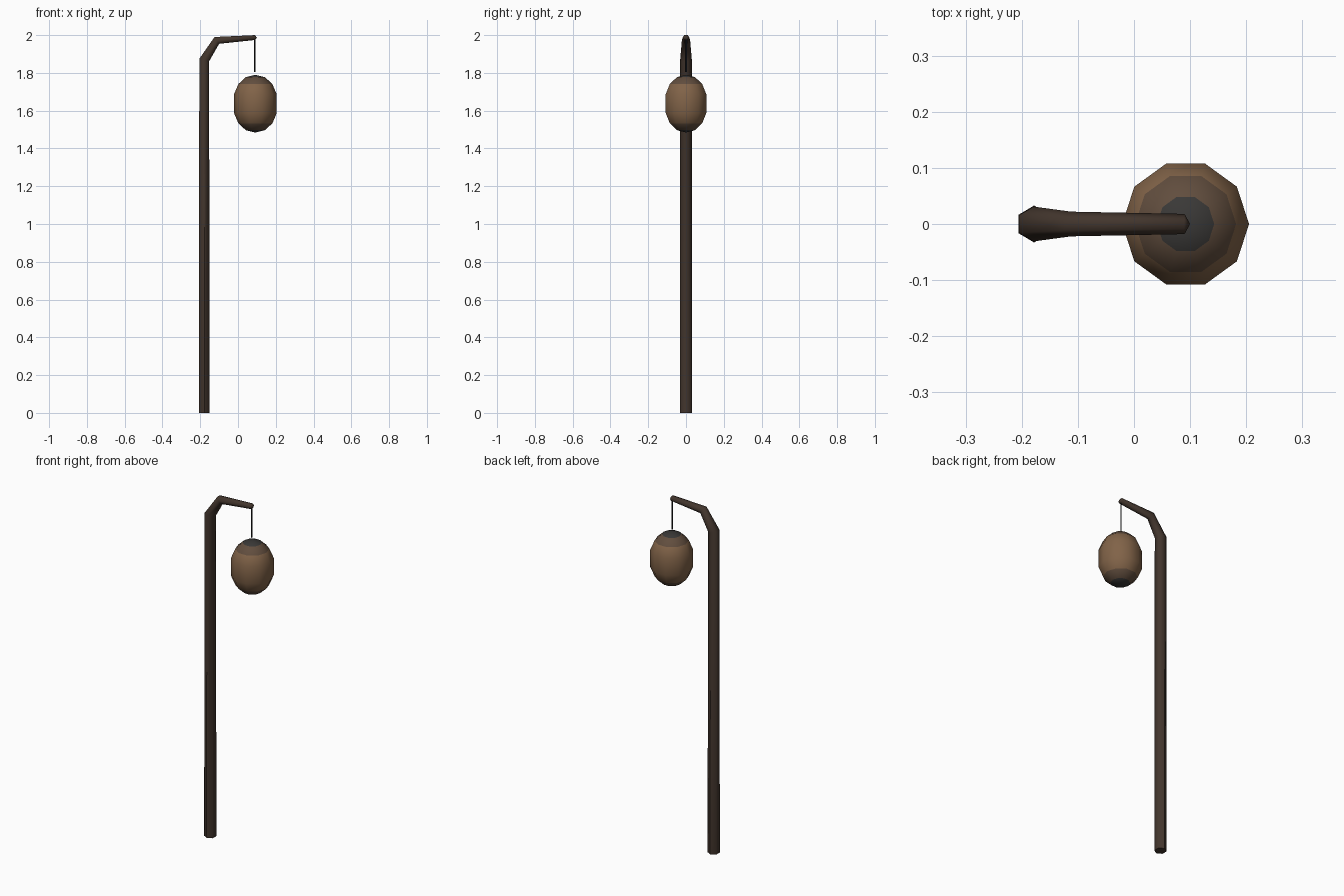
import bpy, bmesh
from math import sin, cos, pi, radians

cube = bpy.data.objects.get("Cube")
if cube:
    bpy.data.objects.remove(cube)


def material(name, rgb):
    mat = bpy.data.materials.new(name)
    mat.use_nodes = True
    mat.diffuse_color = (*rgb, 1)
    shader = mat.node_tree.nodes["Principled BSDF"]
    shader.inputs["Base Color"].default_value = (*rgb, 1)
    shader.inputs["Roughness"].default_value = 0.8
    return mat


wood = material("dark_wood", (0.055, 0.036, 0.026))
paper = material("lantern_brown", (0.22, 0.125, 0.065))
faded = material("lantern_fade", (0.12, 0.075, 0.048))
soot = material("lantern_dark", (0.042, 0.04, 0.038))
cord = material("cord_black", (0.015, 0.015, 0.015))


def loft(name, sides, rings, mats, start=None, end=None, smooth=60):
    """Skin rings of (x, z, tilt in degrees, in-plane radius, y radius).
    An end is a flat cap, or a fan to an (x, z) point."""
    bm = bmesh.new()
    loops = []
    for x, z, tilt, ru, ry in rings:
        t = radians(tilt)
        loop = []
        for i in range(sides):
            a = 2 * pi * i / sides
            # six-sided rings carry corners on the y axis
            if sides == 6:
                a += pi / 6
            u = ru * cos(a)
            loop.append(bm.verts.new((x + u * cos(t), ry * sin(a), z - u * sin(t))))
        loops.append(loop)
    for lo, hi in zip(loops, loops[1:]):
        for i in range(sides):
            j = (i + 1) % sides
            bm.faces.new((lo[i], lo[j], hi[j], hi[i]))
    for loop, tip in ((loops[0], start), (loops[-1], end)):
        if tip is None:
            bm.faces.new(loop)
        else:
            point = bm.verts.new((tip[0], 0, tip[1]))
            for i in range(sides):
                bm.faces.new((loop[i], loop[(i + 1) % sides], point))
    bmesh.ops.recalc_face_normals(bm, faces=bm.faces[:])
    mesh = bpy.data.meshes.new(name)
    bm.to_mesh(mesh)
    bm.free()
    for mat in mats:
        mesh.materials.append(mat)
    obj = bpy.data.objects.new(name, mesh)
    bpy.context.collection.objects.link(obj)
    bpy.ops.object.select_all(action="DESELECT")
    obj.select_set(True)
    bpy.context.view_layer.objects.active = obj
    bpy.ops.object.shade_smooth_by_angle(angle=radians(smooth))
    return obj


# Tapered post bending over into the arm
loft("post_and_arm", 6, [
    (-0.178, 0, 0, 0.032, 0.033),
    (-0.179, 1.868, 14, 0.031, 0.031),
    (-0.112, 1.972, 56, 0.025, 0.022),
    (0.09, 1.987, 87, 0.0148, 0.018),
], [wood], end=(0.1, 1.987), smooth=61)

# Cord hanging from the arm tip
loft("cord", 4, [(0.088, z, 0, 0.004, 0.004) for z in (1.805, 1.985)], [cord])

# Ten-sided egg-shaped lantern, mirrored about its middle
LX, LZ = 0.092, 1.637
half = [(0.05, 0.113), (0.104, 0.09), (0.14, 0.051)]
profile = [(-h, r) for h, r in reversed(half)] + half
lantern = loft("lantern", 10, [(LX, LZ + h, 0, r, r) for h, r in profile],
               [paper, faded, soot],
               start=(LX, LZ - 0.153), end=(LX, LZ + 0.153))

# Darken the lantern toward both poles
for face in lantern.data.polygons:
    height = abs(face.center.z - LZ)
    face.material_index = 2 if height > 0.135 else 1 if height > 0.11 else 0
